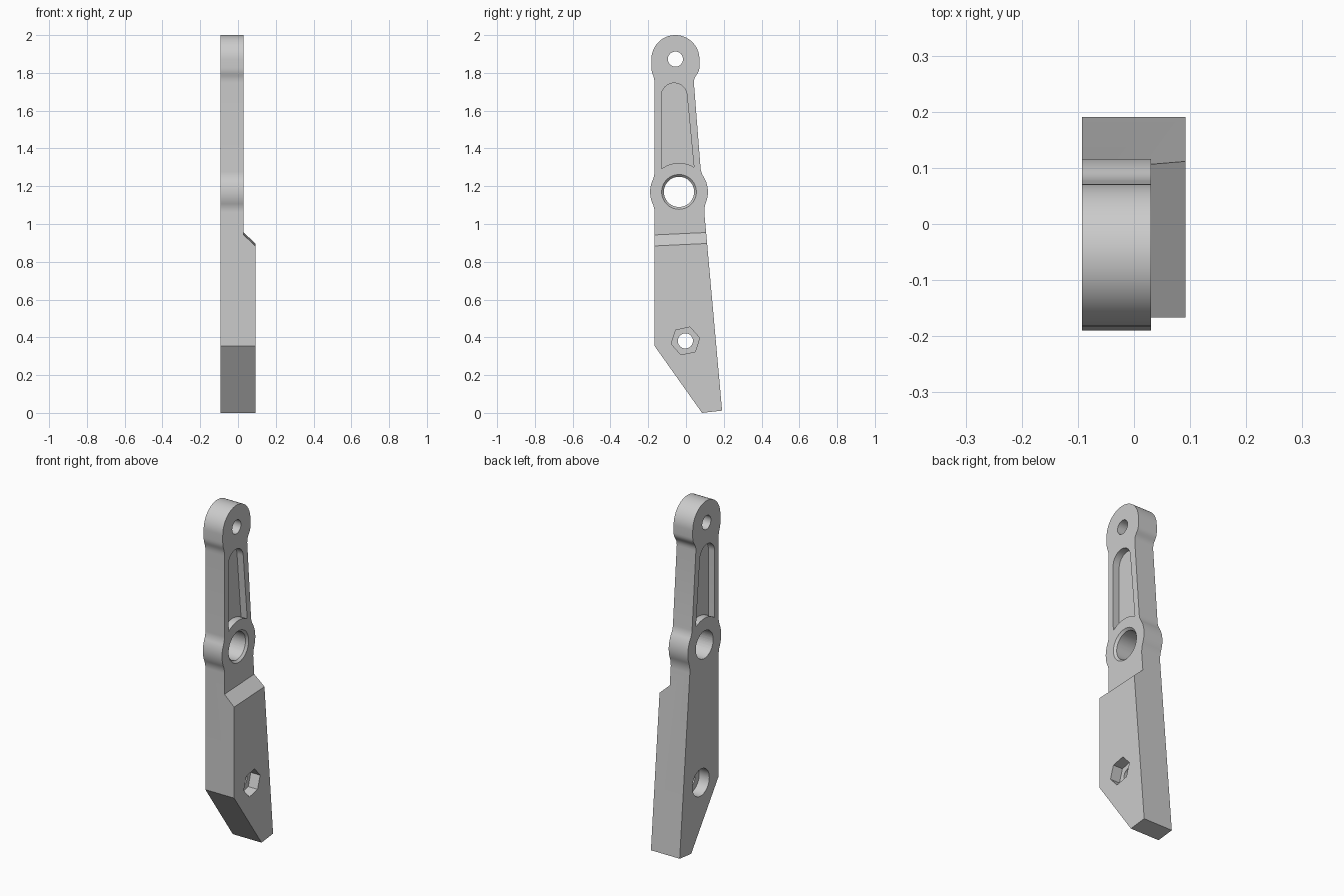
import bpy, bmesh
from math import sin, cos, radians
from mathutils import Matrix, Vector
from mathutils.geometry import interpolate_bezier

if "Cube" in bpy.data.objects:
    bpy.data.objects.remove(bpy.data.objects["Cube"])

BACK, FRONT, THICK = -0.093, 0.03, 0.092   # x of the flat faces
BOSS, BOSS_R = (-0.037, 1.17), 0.153
HEAD, HEAD_R = (-0.056, 1.873), 0.127
BOLT = (-0.003, 0.381)

grey = bpy.data.materials.new("plain grey")
grey.use_nodes = True
grey.diffuse_color = (0.6, 0.6, 0.6, 1)
grey.node_tree.nodes["Principled BSDF"].inputs["Base Color"].default_value = (0.6, 0.6, 0.6, 1)


def finish(name, bm):
    bmesh.ops.recalc_face_normals(bm, faces=bm.faces)
    mesh = bpy.data.meshes.new(name)
    bm.to_mesh(mesh)
    bm.free()
    mesh.materials.append(grey)
    obj = bpy.data.objects.new(name, mesh)
    bpy.context.collection.objects.link(obj)
    return obj


def prism(name, points, offset):
    """Extrude a closed loop of 3D points by an offset."""
    bm = bmesh.new()
    face = bm.faces.new([bm.verts.new(p) for p in points])
    new = bmesh.ops.extrude_face_region(bm, geom=[face])["geom"]
    verts = [v for v in new if isinstance(v, bmesh.types.BMVert)]
    bmesh.ops.translate(bm, verts=verts, vec=offset)
    return finish(name, bm)


def side_prism(name, profile, x0, x1):
    return prism(name, [(x0, y, z) for y, z in profile], (x1 - x0, 0, 0))


def drill(name, centre, r0, r1, x0, x1, sides=64, turn=0):
    """Round or polygonal cutter running along x."""
    bm = bmesh.new()
    place = (Matrix.Translation(((x0 + x1) / 2, *centre))
             @ Matrix.Rotation(radians(turn), 4, 'X') @ Matrix.Rotation(radians(90), 4, 'Y'))
    bmesh.ops.create_cone(bm, cap_ends=True, segments=sides, radius1=r0, radius2=r1,
                          depth=x1 - x0, matrix=place)
    return finish(name, bm)


def arc(centre, r, a0, a1, n=24):
    angles = [radians(a0 + (a1 - a0) * i / n) for i in range(n + 1)]
    return [(centre[0] + r * cos(a), centre[1] + r * sin(a)) for a in angles]


def blend(p0, h0, h1, p1):
    return [tuple(p)[:2] for p in interpolate_bezier(
        *[Vector((*p, 0)) for p in (p0, h0, h1, p1)], 10)]


def corner(p0, c, p1):
    """Fillet from p0 to p1 around the corner c."""
    c, p0, p1 = Vector(c), Vector(p0), Vector(p1)
    return blend(p0, p0.lerp(c, 0.67), p1.lerp(c, 0.67), p1)


# Side outline, running counter-clockwise from the foot
right_boss = arc(BOSS, BOSS_R, -20, 32)
left_boss = arc(BOSS, BOSS_R, 156, 204)
outline = [(0.085, 0), (0.191, 0.012)]
outline += corner((0.0975, 1.055), (0.0955, 1.088), right_boss[0])
outline += right_boss[1:-1]
outline += corner(right_boss[-1], (0.079, 1.272), (0.077, 1.297))
outline += blend((0.042, 1.745), (0.040, 1.79), (0.071, 1.79), (0.071, 1.83))
outline += arc(HEAD, HEAD_R, 0, 180, 40)
outline += blend((-0.183, 1.83), (-0.183, 1.79), (-0.167, 1.79), (-0.167, 1.745))
outline += corner((-0.167, 1.277), (-0.167, 1.254), left_boss[0])
outline += left_boss[1:-1]
outline += corner(left_boss[-1], (-0.167, 1.086), (-0.167, 1.063))
outline += [(-0.167, 0.355)]
arm = side_prism("lever_arm", outline, BACK, THICK)

# Sloped step that thins the upper arm
step = [(FRONT, 0.95), (0.13, 0.856), (0.13, 2.2), (FRONT, 2.2)]
tilt = 0.047
cutters = [prism("step_cutter", [(x, -0.4, z - 0.4 * tilt) for x, z in step],
                 (0, 0.8, 0.8 * tilt))]

# Tapered pockets on both faces
pocket = arc((-0.0625, 1.678), 0.068, 4, 180) + arc(BOSS, BOSS_R, 127.4, 58.9)
cutters += [side_prism("pocket_cutter", pocket, FRONT - 0.04, FRONT + 0.03),
            side_prism("pocket_cutter", pocket, BACK - 0.03, BACK + 0.04)]

# Pin hole, chamfered pivot bore, bolt hole with hex recess and round counterbore
cutters += [
    drill("pin_cutter", HEAD, 0.04, 0.04, -0.2, 0.2, 40),
    drill("bore_cutter", BOSS, 0.08, 0.08, -0.2, 0.2),
    drill("chamfer_cutter", BOSS, 0.07, 0.112, FRONT - 0.022, FRONT + 0.02),
    drill("bolt_cutter", BOLT, 0.04, 0.04, -0.2, 0.2, 40),
    drill("hex_cutter", BOLT, 0.077, 0.077, THICK - 0.06, 0.2, 6, 12),
    drill("counterbore_cutter", BOLT, 0.078, 0.078, -0.2, BACK + 0.065),
]

bpy.ops.object.select_all(action='DESELECT')
bpy.context.view_layer.objects.active = arm
arm.select_set(True)
for cutter in cutters:
    mod = arm.modifiers.new("cut", 'BOOLEAN')
    mod.operation, mod.solver, mod.object = 'DIFFERENCE', 'EXACT', cutter
    bpy.ops.object.modifier_apply(modifier=mod.name)
    bpy.data.objects.remove(cutter)
bpy.ops.object.shade_smooth_by_angle(angle=radians(30))
